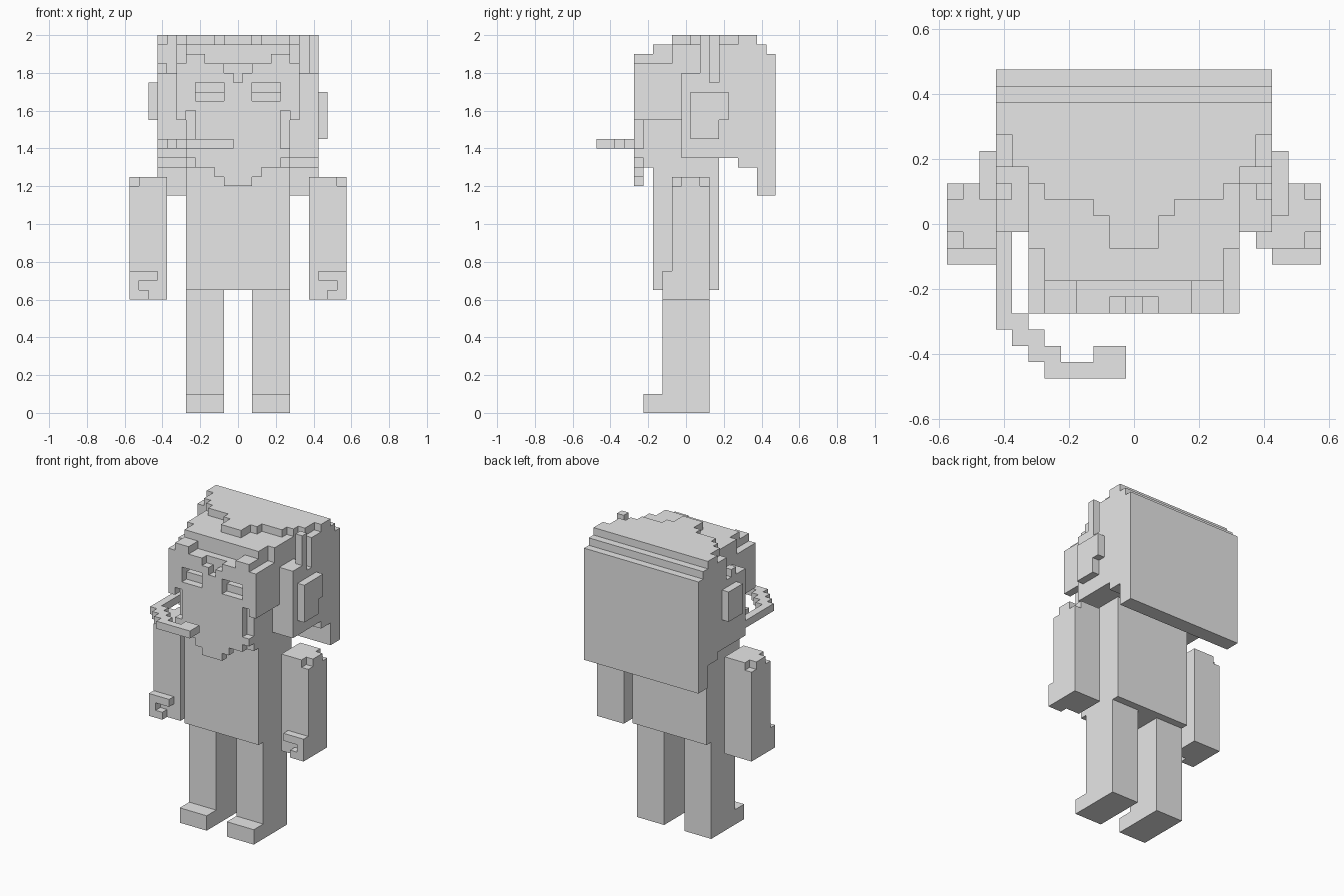
import bpy, bmesh
from mathutils import Vector

if "Cube" in bpy.data.objects:
    bpy.data.objects.remove(bpy.data.objects["Cube"], do_unlink=True)

UNIT = 0.05
grey = bpy.data.materials.new("plain_grey")
grey.use_nodes = True
grey.diffuse_color = (0.8, 0.8, 0.8, 1)
grey.node_tree.nodes["Principled BSDF"].inputs["Base Color"].default_value = (0.8, 0.8, 0.8, 1)


def box(x, y, z):
    """Set of cells; every range is (first, last) or a single index."""
    r = [range(a[0], a[1] + 1) if isinstance(a, tuple) else (a,) for a in (x, y, z)]
    return {(i, j, k) for i in r[0] for j in r[1] for k in r[2]}


def mirror(cells):
    return {(-i, j, k) for i, j, k in cells}


def both(x, y, z):
    cells = box(x, y, z)
    return cells | mirror(cells)


def build(name, cells):
    """Skin a set of cells with only its outer faces."""
    bm = bmesh.new()
    for cell in sorted(cells):
        centre = Vector(cell) + Vector((0, 0, 0.5))
        for axis in range(3):
            for sign in (-1, 1):
                near = list(cell)
                near[axis] += sign
                if tuple(near) in cells:
                    continue
                n, u, v = Vector(), Vector(), Vector()
                n[axis] = sign / 2
                u[(axis + 1) % 3] = 0.5
                v[(axis + 2) % 3] = sign / 2
                corners = (-u - v, u - v, u + v, v - u)
                bm.faces.new([bm.verts.new((centre + n + c) * UNIT) for c in corners])
    bmesh.ops.remove_doubles(bm, verts=bm.verts, dist=0.001)
    bmesh.ops.dissolve_limit(bm, angle_limit=0.01, verts=bm.verts, edges=bm.edges)
    mesh = bpy.data.meshes.new(name)
    bm.to_mesh(mesh)
    bm.free()
    mesh.materials.append(grey)
    bpy.context.collection.objects.link(bpy.data.objects.new(name, mesh))


# Legs with feet
leg = box((2, 5), (-2, 2), (0, 12)) | box((2, 5), (-4, -3), (0, 1))
build("left_leg", leg)
build("right_leg", mirror(leg))

# Torso
build("torso", box((-5, 5), (-3, 3), (13, 25)))

# Arms with chipped shoulders and curled fingers
arm = box((8, 11), (-1, 2), (12, 24))
arm -= box(11, -1, 24) | box(11, 2, 24)
arm |= box((9, 11), -2, 14) | box(11, -2, 13) | box((10, 11), -2, 12)
build("left_arm", arm)
build("right_arm", mirror(arm))

# Head: wide brow, narrower jaw, stepped beard
head = box((-6, 6), (-5, 0), (31, 36)) | box((-5, 5), (-5, 3), (26, 30))
head |= box((-2, 2), -5, 25) | box((-1, 1), -5, 24)
head -= both(5, -5, (26, 31))
head |= both(5, -5, 27)
# Eye sockets and the notch under the fringe
head -= both((2, 4), -5, (33, 34)) | both((2, 4), -4, 34)
head -= box((-1, 1), -5, 36) | box(0, -5, 35)
build("head", head)

# Hair: side and back mass with a stepped lower edge
hair = box((-8, 8), (0, 5), (27, 35))
hair |= box((-8, 8), (6, 7), (26, 37)) | box((-8, 8), (8, 9), (23, 37))
hair |= box((-6, 6), (0, 5), 36) | both((7, 8), (4, 5), (36, 38))
hair |= both((7, 8), 2, 36) - both(7, 2, 36)
# Fringe and crown layers
hair |= both((4, 5), (-5, -4), 37)
hair |= box((-5, 5), (-3, -2), (37, 38)) | box((-6, 6), (-1, 5), (37, 38))
hair |= box((-8, 8), (6, 8), 38)
for width, start in ((1, -1), (2, 1), (5, 2), (6, 3), (7, 4), (8, 6)):
    hair |= box((-width, width), (start, 7), 39)
# Groove and free-standing tuft on the left side
hair -= box((7, 8), 3, (35, 39))
hair |= box(8, 2, (35, 39))
build("hair", hair)

# Headset cups
build("left_ear_cup", box(9, (1, 4), (29, 33)) - box(9, 4, (29, 30)))
build("right_ear_cup", box(-9, (2, 4), (31, 34)))

# Microphone boom curving round the right cheek
boom = box(-8, (-6, -1), 28)
for step in range(3):
    boom |= box(step - 7, (-7 - step, -6 - step), 28)
boom |= box((-4, -3), -9, 28) | box((-2, -1), (-9, -8), 28)
build("microphone_boom", boom)
